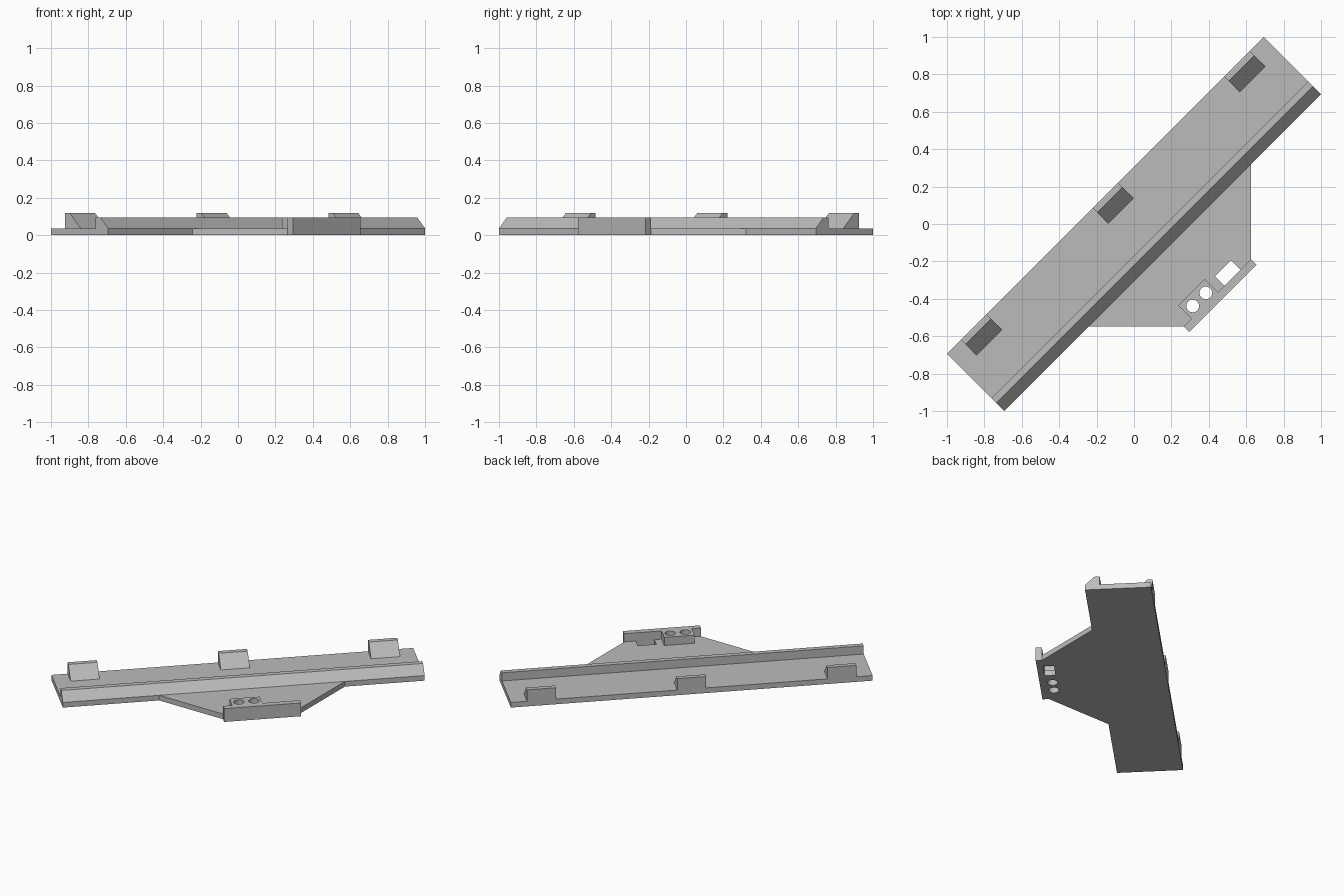
import bpy, bmesh, math
from mathutils import Matrix, Vector

cube = bpy.data.objects.get("Cube")
if cube:
    bpy.data.objects.remove(cube, do_unlink=True)

grey = bpy.data.materials.new("matte grey")
grey.use_nodes = True
GREY = (0.5, 0.5, 0.5, 1)
grey.diffuse_color = GREY
grey.node_tree.nodes["Principled BSDF"].inputs["Base Color"].default_value = GREY

# Parts are laid out along u (length) and v (towards the tongue), then turned diagonally
TURN = Matrix.Rotation(math.radians(45), 4, "Z") @ Matrix.Diagonal((1, -1, 1, 1))
BASE_H, WALL_H, CLIP_H = 0.037, 0.096, 0.119
HALF_L, HALF_W = 1.198, 0.216
WALL_V = 0.576


def prism(name, points, direction):
    """Extrude a polygon of (u, v, z) points along a direction."""
    bm = bmesh.new()
    face = bm.faces.new([bm.verts.new(p) for p in points])
    ext = bmesh.ops.extrude_face_region(bm, geom=[face])
    verts = [g for g in ext["geom"] if isinstance(g, bmesh.types.BMVert)]
    bmesh.ops.translate(bm, verts=verts, vec=Vector(direction))
    bm.transform(TURN)
    bmesh.ops.recalc_face_normals(bm, faces=bm.faces)
    mesh = bpy.data.meshes.new(name)
    bm.to_mesh(mesh)
    bm.free()
    mesh.materials.append(grey)
    obj = bpy.data.objects.new(name, mesh)
    bpy.context.collection.objects.link(obj)
    return obj


def slab(name, outline, z0, z1):
    return prism(name, [(u, v, z0) for u, v in outline], (0, 0, z1 - z0))


def box(name, u0, u1, v0, v1, z0, z1):
    return slab(name, [(u0, v0), (u1, v0), (u1, v1), (u0, v1)], z0, z1)


def strip(name, profile, u0, u1):
    return prism(name, [(u0, v, z) for v, z in profile], (u1 - u0, 0, 0))


# Long base plate
box("base_plate", -HALF_L, HALF_L, -HALF_W, HALF_W, 0, BASE_H)

# Rail with a sloped outer face
strip("rail", [(0.12, BASE_H), (0.12, WALL_H), (0.156, WALL_H), (HALF_W, BASE_H)],
      -HALF_L, HALF_L)

# Three wedge clips along the opposite edge
clip = [(-HALF_W, BASE_H), (-HALF_W, CLIP_H), (-0.182, CLIP_H), (-0.099, BASE_H)]
for place, u in (("left", 0.995), ("middle", 0), ("right", -0.995)):
    strip("clip_" + place, clip, u - 0.096, u + 0.096)

# Tapered tongue, end wall and connector block
tongue = slab("tongue", [(-0.56, HALF_W), (-0.198, WALL_V), (0.308, WALL_V),
                         (0.67, HALF_W)], 0, BASE_H)
box("end_wall", -0.2, 0.31, WALL_V, 0.617, 0, WALL_H)
block = box("connector_block", -0.141, 0.06, 0.475, WALL_V, BASE_H, WALL_H)

# Two round holes through block and tongue, one square opening in the tongue
cutters = []
for u in (-0.088, 0.011):
    ring = [(u + 0.034 * math.cos(a), 0.532 + 0.034 * math.sin(a))
            for a in (math.tau * i / 24 for i in range(24))]
    cutters.append(slab("hole_cutter", ring, -0.1, 0.2))
cutters.append(box("opening_cutter", 0.108, 0.23, 0.504, 0.6, -0.1, 0.2))

for part, tools in ((tongue, cutters), (block, cutters[:2])):
    for tool in tools:
        mod = part.modifiers.new("cut", "BOOLEAN")
        mod.operation = "DIFFERENCE"
        mod.solver = "EXACT"
        mod.object = tool
    bpy.context.view_layer.update()
    evaluated = part.evaluated_get(bpy.context.evaluated_depsgraph_get())
    cut_mesh = bpy.data.meshes.new_from_object(evaluated)
    part.modifiers.clear()
    part.data = cut_mesh

for tool in cutters:
    bpy.data.objects.remove(tool, do_unlink=True)
